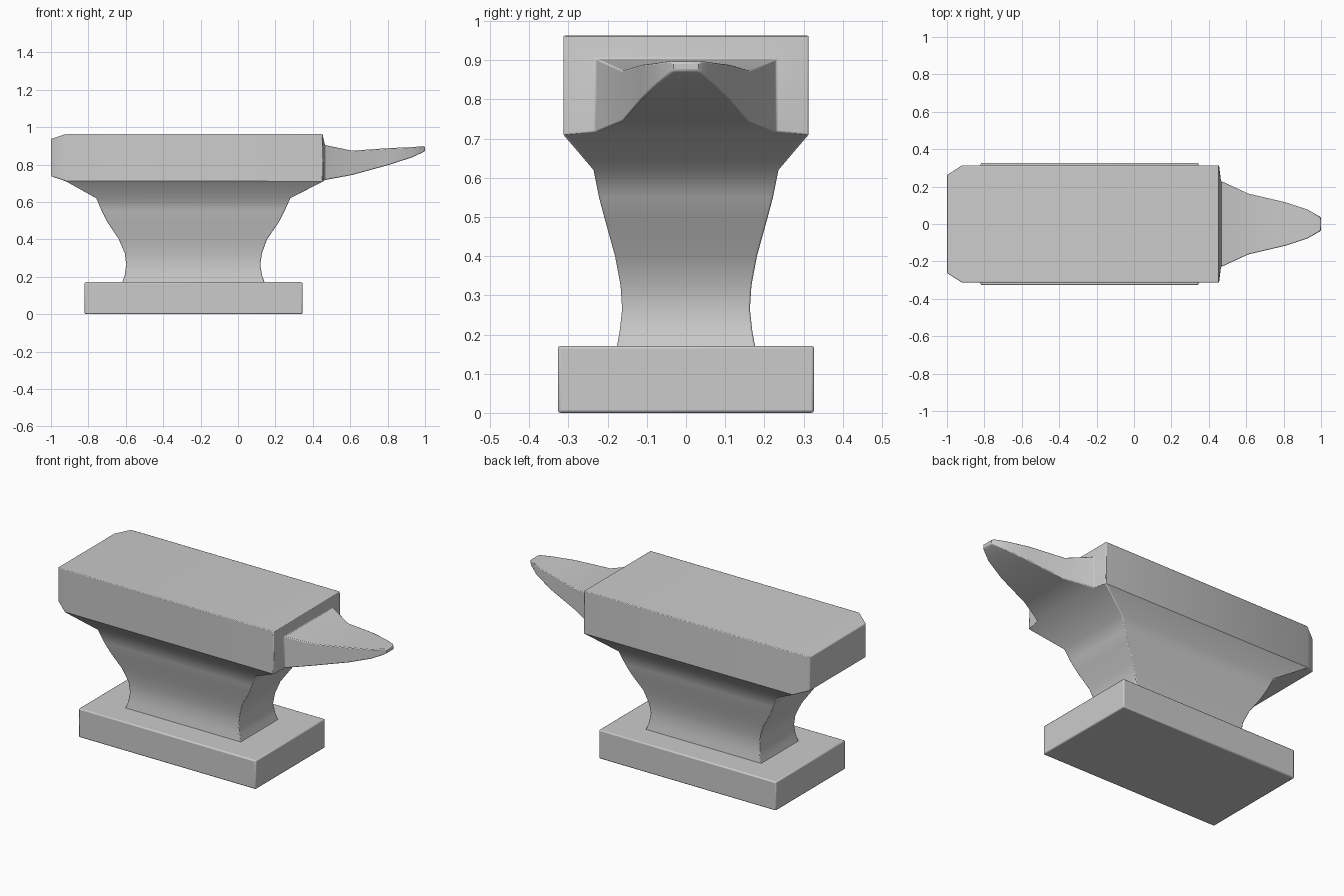
import bpy, bmesh
from math import copysign, radians

if "Cube" in bpy.data.objects:
    bpy.data.objects.remove(bpy.data.objects["Cube"])


def finish(name, bm, bevel):
    bmesh.ops.recalc_face_normals(bm, faces=bm.faces)
    mesh = bpy.data.meshes.new(name)
    bm.to_mesh(mesh)
    bm.free()
    ob = bpy.data.objects.new(name, mesh)
    bpy.context.collection.objects.link(ob)
    mod = ob.modifiers.new("edge_round", 'BEVEL')
    mod.width = bevel
    mod.segments = 2
    mod.limit_method = 'ANGLE'
    mod.angle_limit = radians(50)
    bpy.ops.object.select_all(action='DESELECT')
    bpy.context.view_layer.objects.active = ob
    ob.select_set(True)
    bpy.ops.object.shade_smooth_by_angle(angle=radians(40))
    return ob


def loft_up(bm, sections):
    """Stack rectangles given as (z, x_min, x_max, half_width)."""
    rings = [[bm.verts.new(p) for p in ((a, -y, z), (b, -y, z), (b, y, z), (a, y, z))]
             for z, a, b, y in sections]
    for lo, hi in zip(rings, rings[1:]):
        for i in range(4):
            j = (i + 1) % 4
            bm.faces.new((lo[i], lo[j], hi[j], hi[i]))
    bm.faces.new(rings[0][::-1])
    bm.faces.new(rings[-1])
    bm.normal_update()


def extrude_end(bm, face, sections):
    """Grow an end face through rectangles (x, half_width, z_min, z_max)."""
    for x, y, z0, z1 in sections:
        face = bmesh.ops.extrude_discrete_faces(bm, faces=[face])['faces'][0]
        mid = face.calc_center_median().z
        for v in face.verts:
            v.co = (x, copysign(y, v.co.y), z1 if v.co.z > mid else z0)


# Foot slab
bm = bmesh.new()
loft_up(bm, [(0.0, -0.82, 0.345, 0.327), (0.171, -0.82, 0.345, 0.327)])
finish("foot", bm, 0.007)

# Curved waist flaring into the working block
bm = bmesh.new()
loft_up(bm, [
    (0.16, -0.622, 0.145, 0.178),
    (0.21, -0.605, 0.128, 0.169),
    (0.265, -0.598, 0.119, 0.163),
    (0.325, -0.605, 0.128, 0.167),
    (0.40, -0.637, 0.155, 0.181),
    (0.49, -0.697, 0.217, 0.206),
    (0.55, -0.728, 0.248, 0.222),
    (0.62, -0.758, 0.280, 0.236),
    (0.71, -0.92, 0.455, 0.313),
    (0.963, -0.92, 0.452, 0.313),
])
ends = sorted((f for f in bm.faces
               if abs(f.calc_center_median().z - 0.8365) < 0.02 and abs(f.normal.x) > 0.9),
              key=lambda f: f.calc_center_median().x)
heel_face, horn_face = ends

# Tapered heel
extrude_end(bm, heel_face, [(-1.0, 0.262, 0.738, 0.937)])

# Horn
extrude_end(bm, horn_face, [
    (0.465, 0.230, 0.717, 0.904),
    (0.61, 0.163, 0.744, 0.874),
    (0.81, 0.116, 0.799, 0.888),
    (0.93, 0.076, 0.838, 0.893),
    (0.99, 0.042, 0.866, 0.898),
    (1.0, 0.032, 0.873, 0.894),
])
finish("anvil_body", bm, 0.004)
